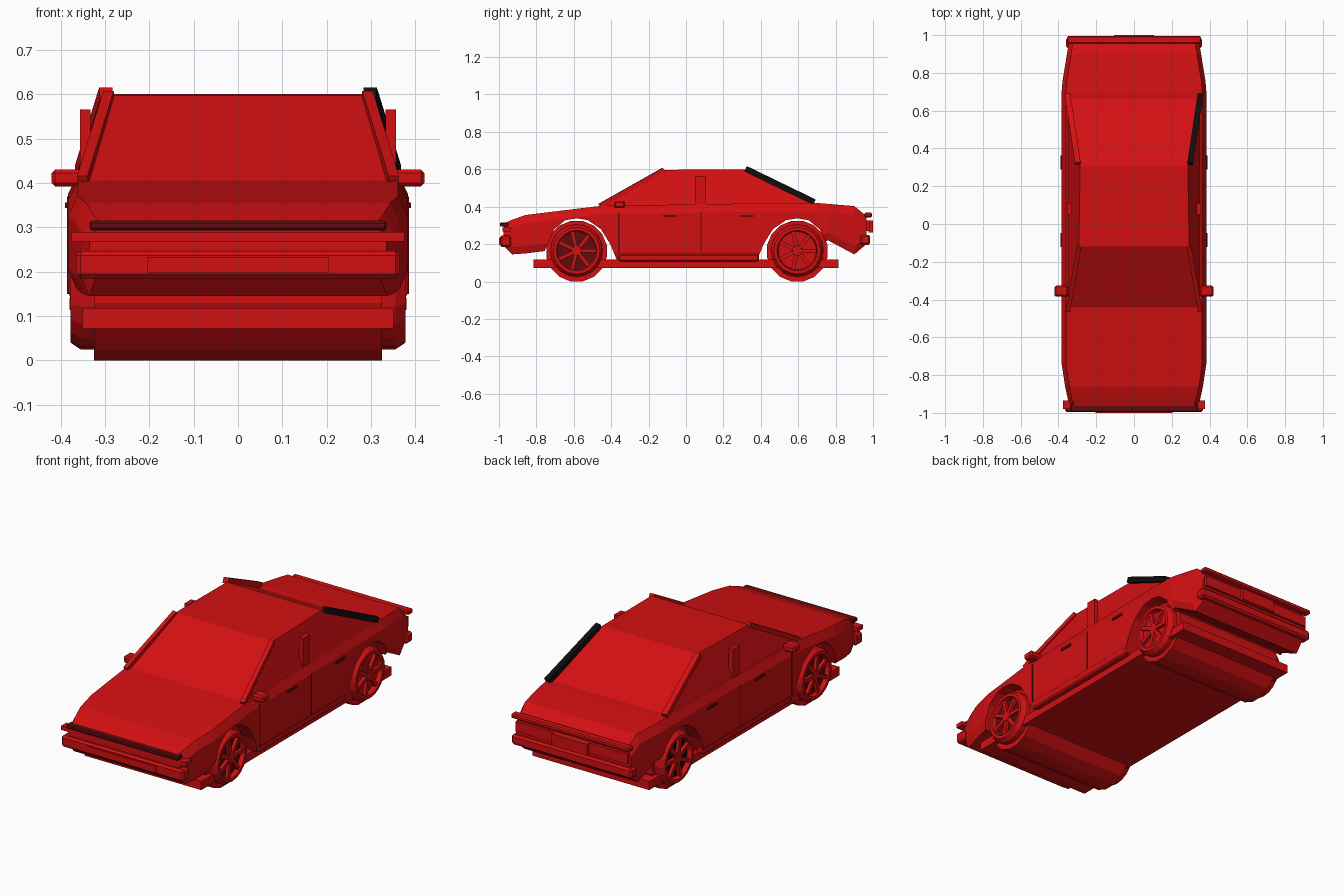
import bpy, bmesh, math
from mathutils import Vector

if "Cube" in bpy.data.objects:
    bpy.data.objects.remove(bpy.data.objects["Cube"])


def material(name, colour):
    m = bpy.data.materials.new(name)
    m.use_nodes = True
    m.diffuse_color = (*colour, 1)
    m.node_tree.nodes["Principled BSDF"].inputs["Base Color"].default_value = (*colour, 1)
    return m


RED = material("red", (0.65, 0.005, 0.006))
DARK = material("dark red", (0.12, 0.003, 0.004))
BLACK = material("black", (0.006, 0.004, 0.004))


def finish(name, bm, mat):
    bmesh.ops.recalc_face_normals(bm, faces=bm.faces)
    mesh = bpy.data.meshes.new(name)
    bm.to_mesh(mesh)
    bm.free()
    mesh.materials.append(mat)
    obj = bpy.data.objects.new(name, mesh)
    bpy.context.collection.objects.link(obj)
    return obj


def loft(name, rings, mat=RED):
    """Skin closed rings of points and cap both ends."""
    bm = bmesh.new()
    loops = [[bm.verts.new(p) for p in ring] for ring in rings]
    for a, b in zip(loops, loops[1:]):
        for i in range(len(a)):
            j = (i + 1) % len(a)
            bm.faces.new((a[i], a[j], b[j], b[i]))
    bm.faces.new(loops[0])
    bm.faces.new(loops[-1])
    return finish(name, bm, mat)


def box(name, xs, ys, zs, mat=RED, bevel=0):
    obj = loft(name, [[(x, ys[0], zs[0]), (x, ys[1], zs[0]), (x, ys[1], zs[1]), (x, ys[0], zs[1])]
                      for x in xs], mat)
    if bevel:
        mod = obj.modifiers.new("edge", "BEVEL")
        mod.width = bevel
        mod.segments = 1
    return obj


def bar(name, a, b, thick, mat=RED):
    """Square bar between two points."""
    a, b = Vector(a), Vector(b)
    along = (b - a).normalized()
    side = along.cross(Vector((0, 0, 1))).normalized() * thick / 2
    up = side.cross(along).normalized() * thick / 2
    return loft(name, [[p + side + up, p - side + up, p - side - up, p + side - up] for p in (a, b)], mat)


# Body shell: stations of y, bottom, top, half width
stations = [(-0.975, 0.19, 0.31, 0.335), (-0.93, 0.145, 0.33, 0.35), (-0.86, 0.15, 0.355, 0.365),
            (-0.74, 0.165, 0.37, 0.383), (-0.45, 0.115, 0.405, 0.383), (0.4, 0.115, 0.418, 0.383),
            (0.7, 0.2, 0.42, 0.383), (0.76, 0.22, 0.415, 0.378), (0.9, 0.145, 0.403, 0.355),
            (0.965, 0.2, 0.35, 0.345)]
rings = []
for y, low, top, w in stations:
    half = [(w - 0.015, low), (w, low + 0.04), (w, top - 0.045), (w - 0.022, top)]
    rings.append([(x, y, z) for x, z in half] + [(-x, y, z) for x, z in reversed(half)])
body = loft("body_shell", rings)

# Wheel arches cut through the body
arch = [(-0.24, -0.05), (-0.17, 0.165), (-0.12, 0.28), (-0.06, 0.328), (0, 0.338), (0.06, 0.328),
        (0.13, 0.28), (0.18, 0.2), (0.215, 0.115), (0.215, -0.05)]
for end, centre in (("front", -0.585), ("rear", 0.595)):
    flip = 1 if end == "front" else -1
    cutter = loft(end + "_arch_cutter", [[(x, centre + flip * y, z) for y, z in arch] for x in (-0.6, 0.6)])
    cutter.hide_render = True
    cutter.hide_viewport = True
    cutter.hide_set(True)
    cut = body.modifiers.new(end + "_arch", "BOOLEAN")
    cut.operation = "DIFFERENCE"
    cut.solver = "EXACT"
    cut.object = cutter

# Cabin with sloping screens
base = [(0.352, -0.45, 0.4), (0.352, 0.68, 0.41), (-0.352, 0.68, 0.41), (-0.352, -0.45, 0.4)]
roof = [(0.292, -0.12, 0.597), (0.285, 0.31, 0.6), (-0.285, 0.31, 0.6), (-0.292, -0.12, 0.597)]
loft("cabin", [base, roof])

# Chassis slab and trim at both ends
box("chassis_slab", (-0.35, 0.35), (-0.815, 0.815), (0.072, 0.118))
box("front_lip", (-0.335, 0.335), (-0.995, -0.95), (0.293, 0.315), DARK, 0.005)
box("front_light_strip", (-0.375, 0.375), (-0.98, -0.935), (0.268, 0.29))
box("front_bumper", (-0.365, 0.365), (-0.995, -0.935), (0.185, 0.247), RED, 0.01)
box("front_plate", (-0.205, 0.205), (-1.0, -0.99), (0.197, 0.232))
box("rear_lip", (-0.355, 0.355), (0.955, 0.995), (0.343, 0.368), RED, 0.006)
box("rear_light_strip", (-0.335, 0.335), (0.94, 0.98), (0.27, 0.325))
box("rear_plate", (-0.105, 0.105), (0.975, 1.0), (0.262, 0.325))
box("rear_bumper", (-0.36, 0.36), (0.93, 0.985), (0.195, 0.25), RED, 0.01)


def wheel(name, s, y, disc):
    z, sides = 0.165, 20
    profile = [(0.31, 0.14), (0.355, 0.14), (0.377, 0.125), (0.377, 0.108), (0.352, 0.102)]

    def ring(x, r):
        return [(s * x, y + r * math.cos(t * math.tau / sides), z + r * math.sin(t * math.tau / sides))
                for t in range(sides)]
    loft(name + "_tyre", [ring(x, r) for x, r in profile])
    loft(name + "_disc", [ring(0.34, 0.1), ring(0.354, 0.1)], disc)
    loft(name + "_hub", [ring(0.35, 0.03), ring(0.372, 0.025)])
    for i in range(7):
        a = i * math.tau / 7
        d = Vector((0, math.cos(a), math.sin(a)))
        c = Vector((s * 0.361, y, z))
        bar(name + "_spoke", c + d * 0.02, c + d * 0.104, 0.02)


# Wide drums between the wheels
for end, y in (("front", -0.585), ("rear", 0.595)):
    loft(end + "_drum", [[(x, y + 0.165 * math.sin((t + 0.5) * math.tau / 16),
                           0.162 + 0.165 * math.cos((t + 0.5) * math.tau / 16))
                          for t in range(16)] for x in (-0.325, 0.325)])

# Parts on both sides
for side, s in (("left", 1), ("right", -1)):
    wheel(side + "_front_wheel", s, -0.585, DARK)
    wheel(side + "_rear_wheel", s, 0.595, RED if s > 0 else BLACK)
    box(side + "_sill", (s * 0.33, s * 0.38), (-0.36, 0.39), (0.108, 0.148), RED, 0.008)
    box(side + "_mirror", (s * 0.35, s * 0.42), (-0.385, -0.325), (0.392, 0.43), RED, 0.008)
    box(side + "_door_post", (s * 0.332, s * 0.356), (0.05, 0.108), (0.4, 0.565))
    bar(side + "_front_pillar", (s * 0.35, -0.46, 0.405), (s * 0.291, -0.12, 0.597), 0.024)
    bar(side + "_rear_pillar", (s * 0.352, 0.685, 0.425), (s * 0.297, 0.32, 0.602), 0.03,
        BLACK if s > 0 else RED)
    # Door handles and seams
    for y in (-0.085, 0.325):
        box(side + "_door_handle", (s * 0.378, s * 0.39), (y - 0.037, y + 0.037), (0.344, 0.356), DARK)
    for y, width in ((-0.36, 0.008), (0.08, 0.004)):
        box(side + "_door_seam", (s * 0.38, s * 0.385), (y - width / 2, y + width / 2), (0.15, 0.37), DARK)
